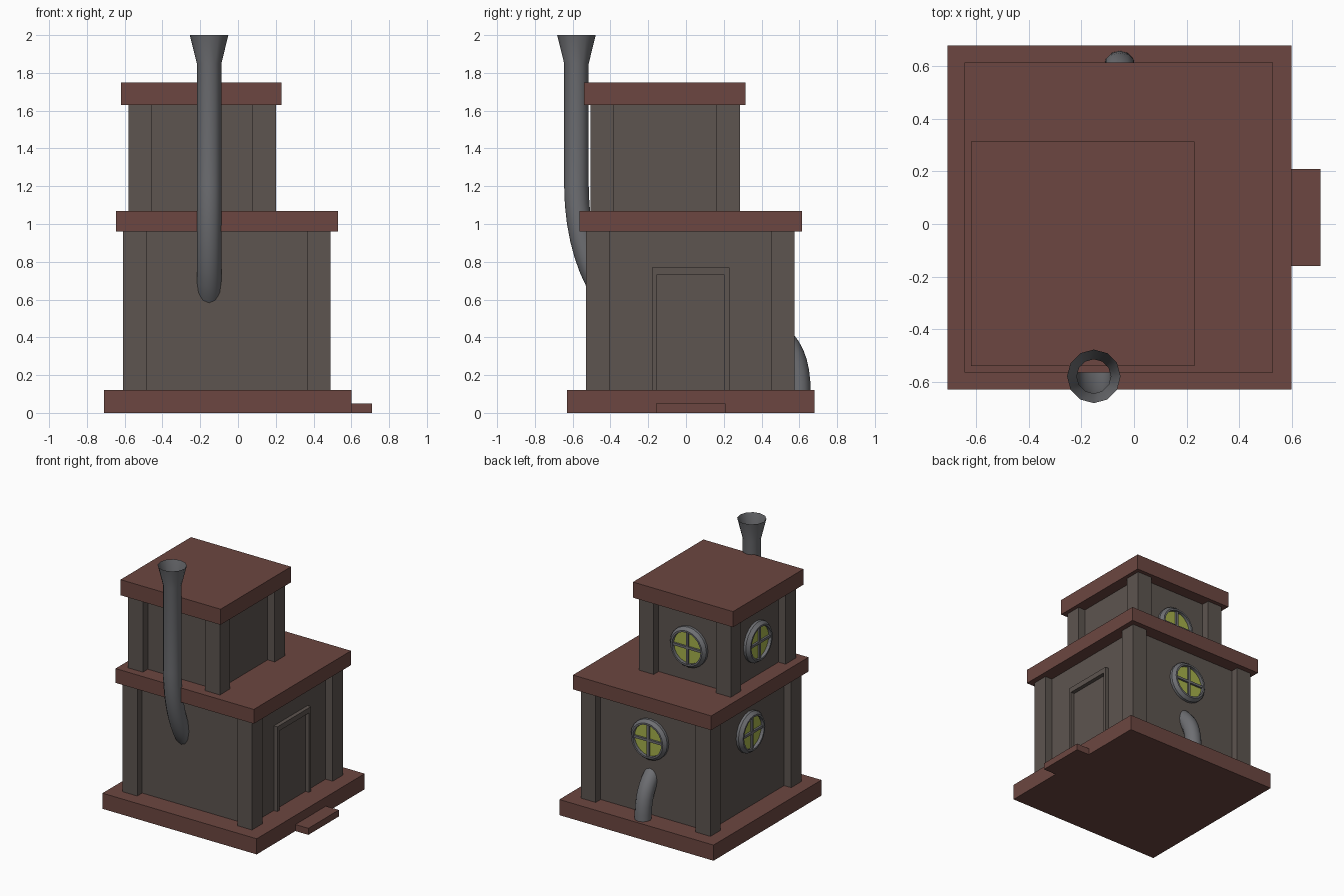
import bpy, bmesh
from math import cos, sin, pi, radians
from mathutils import Vector
from mathutils.geometry import interpolate_bezier

cube = bpy.data.objects.get("Cube")
if cube:
    bpy.data.objects.remove(cube, do_unlink=True)


def material(name, rgb):
    m = bpy.data.materials.new(name)
    m.use_nodes = True
    m.diffuse_color = (*rgb, 1)
    m.node_tree.nodes["Principled BSDF"].inputs["Base Color"].default_value = (*rgb, 1)
    return m


STONE = material("grey_brown_wall", (0.11, 0.09, 0.08))
TRIM = material("red_brown_trim", (0.15, 0.062, 0.052))
METAL = material("grey_metal", (0.155, 0.158, 0.17))
GLASS = material("yellow_green_glass", (0.38, 0.44, 0.07))


def finish(name, bm, mat, smooth=False, fix=True):
    if fix:
        bmesh.ops.recalc_face_normals(bm, faces=bm.faces)
    mesh = bpy.data.meshes.new(name)
    bm.to_mesh(mesh)
    bm.free()
    mesh.materials.append(mat)
    ob = bpy.data.objects.new(name, mesh)
    bpy.context.collection.objects.link(ob)
    if smooth:
        bpy.ops.object.select_all(action="DESELECT")
        ob.select_set(True)
        bpy.context.view_layer.objects.active = ob
        bpy.ops.object.shade_smooth_by_angle(angle=radians(35))
    return ob


def box(name, xs, ys, zs, mat):
    bm = bmesh.new()
    bmesh.ops.create_cube(bm, size=1)
    for v in bm.verts:
        v.co = [lo + (hi - lo) * (c + 0.5) for c, (lo, hi) in zip(v.co, (xs, ys, zs))]
    return finish(name, bm, mat)


def skin(bm, rings, close=False):
    n = len(rings[0])
    pairs = list(zip(rings, rings[1:]))
    if close:
        pairs.append((rings[-1], rings[0]))
    for a, b in pairs:
        for i in range(n):
            j = (i + 1) % n
            bm.faces.new((a[i], a[j], b[j], b[i]))


def pipe(name, x, path, radii, sides=12):
    # open round tube along a path in the YZ plane
    bm = bmesh.new()
    rings = []
    for k, (p, r) in enumerate(zip(path, radii)):
        t = (path[min(k + 1, len(path) - 1)] - path[max(k - 1, 0)]).normalized()
        side = Vector((1, 0, 0))
        up = side.cross(t)
        angles = [2 * pi * i / sides for i in range(sides)]
        rings.append([bm.verts.new(Vector((x, p.y, p.z)) + r * (cos(a) * side + sin(a) * up))
                      for a in angles])
    skin(bm, rings)
    return finish(name, bm, METAL, smooth=True)


def storey(name, xs, ys, zs, post=0.125, recess=0.06):
    # recessed wall block with four corner posts
    inner = [(a + recess, b - recess) for a, b in (xs, ys)]
    box(name + "_walls", *inner, zs, STONE)
    for sx, px in (("right", (xs[0], xs[0] + post)), ("left", (xs[1] - post, xs[1]))):
        for sy, py in (("front", (ys[0], ys[0] + post)), ("back", (ys[1] - post, ys[1]))):
            box(f"{name}_{sy}_{sx}_post", px, py, zs, STONE)


def round_window(name, centre, normal, sides=20):
    c, n, up = Vector(centre), Vector(normal), Vector((0, 0, 1))
    u = up.cross(n)

    def at(a, b, depth):
        return c + a * u + b * up + depth * n

    def ring(bm, r, depth):
        return [bm.verts.new(at(r * cos(2 * pi * i / sides), r * sin(2 * pi * i / sides), depth))
                for i in range(sides)]

    # bevelled rim
    bm = bmesh.new()
    profile = ((0.155, -0.01), (0.155, 0.02), (0.135, 0.045), (0.122, 0.045), (0.122, -0.01))
    skin(bm, [ring(bm, r, d) for r, d in profile], close=True)
    finish(name + "_rim", bm, METAL, smooth=True)
    # glass disc
    bm = bmesh.new()
    bm.faces.new(ring(bm, 0.124, 0.02))
    finish(name + "_glass", bm, GLASS, fix=False)
    # crossed glazing bars
    for label, hu, hv in (("upright", 0.009, 0.124), ("crossbar", 0.124, 0.009)):
        p, q = at(-hu, -hv, 0.015), at(hu, hv, 0.035)
        spans = [tuple(sorted(pair)) for pair in zip(p, q)]
        box(f"{name}_{label}", *spans, METAL)


# base, step and overhanging slabs
box("base_slab", (-0.71, 0.60), (-0.63, 0.68), (0, 0.12), TRIM)
box("door_step", (0.59, 0.71), (-0.16, 0.21), (0, 0.05), TRIM)
box("middle_slab", (-0.645, 0.53), (-0.565, 0.615), (0.96, 1.07), TRIM)
box("roof_slab", (-0.62, 0.23), (-0.54, 0.315), (1.63, 1.75), TRIM)

# two storeys
storey("lower", (-0.61, 0.49), (-0.53, 0.575), (0.12, 0.96))
storey("upper", (-0.58, 0.20), (-0.505, 0.285), (1.07, 1.63))

# door frame on the left side
box("door_frame_front", (0.42, 0.46), (-0.18, -0.155), (0.12, 0.77), STONE)
box("door_frame_back", (0.42, 0.46), (0.205, 0.23), (0.12, 0.77), STONE)
box("door_frame_top", (0.42, 0.46), (-0.155, 0.205), (0.73, 0.77), STONE)

# round windows on the back and right walls
round_window("lower_back_window", (-0.06, 0.515, 0.70), (0, 1, 0))
round_window("upper_back_window", (-0.19, 0.225, 1.335), (0, 1, 0))
round_window("lower_right_window", (-0.55, 0.0225, 0.70), (-1, 0, 0))
round_window("upper_right_window", (-0.52, -0.11, 1.335), (-1, 0, 0))


def bend(*points):
    return interpolate_bezier(*[Vector((0, y, z)) for y, z in points], 9)


# chimney pipe with a flared mouth
chimney = [Vector((0, -0.58, z)) for z in (2.0, 1.85)]
chimney += bend((-0.58, 1.2), (-0.58, 0.94), (-0.50, 0.70), (-0.40, 0.60))
pipe("chimney_pipe", -0.153, chimney, [0.102] + [0.065] * (len(chimney) - 1))

# drain pipe at the back
drain = bend((0.60, 0.10), (0.60, 0.28), (0.56, 0.36), (0.45, 0.45))
pipe("drain_pipe", -0.055, drain, [0.06] * len(drain))
